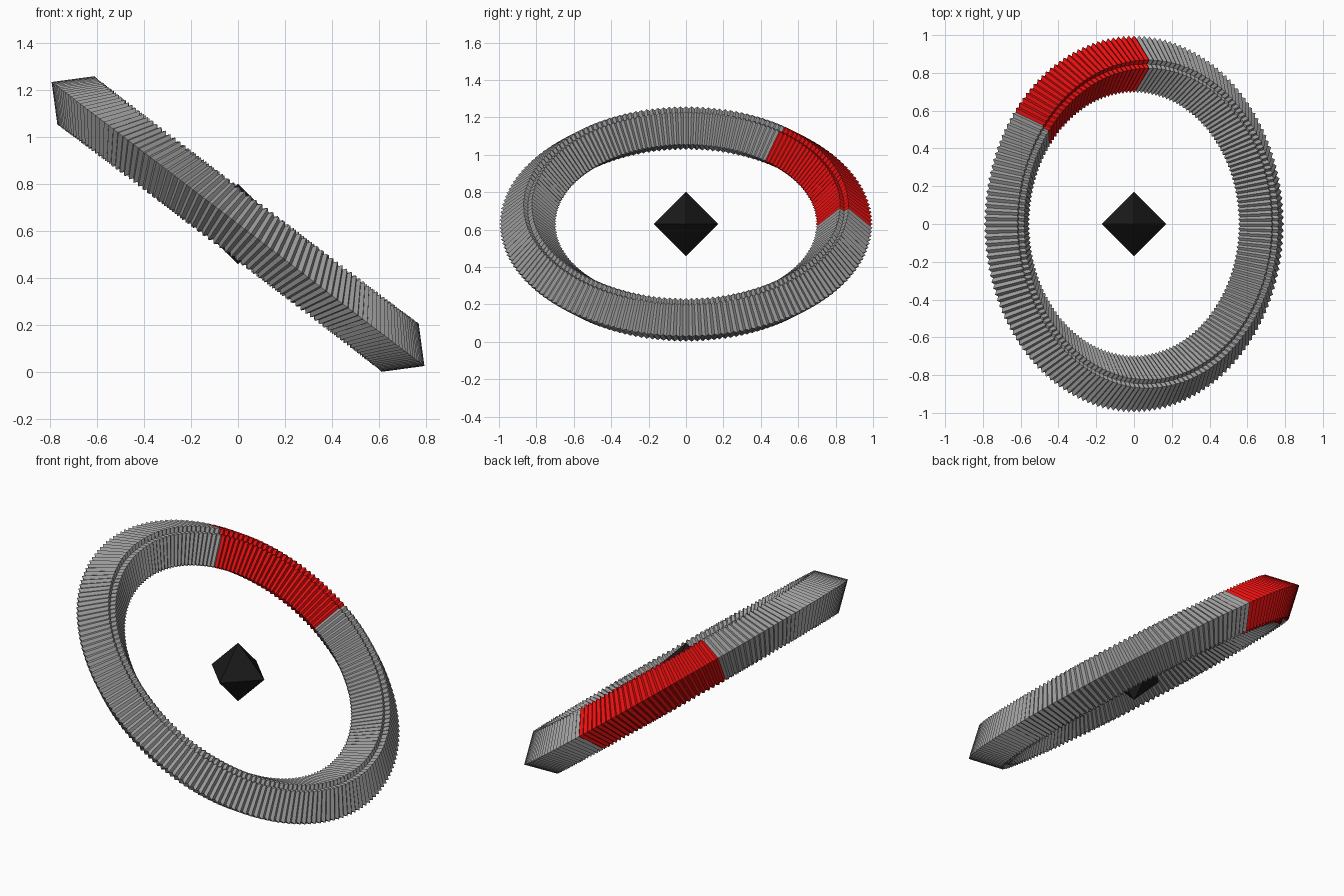
import bpy
import bmesh
from math import radians, tau
from mathutils import Matrix, Vector

cube = bpy.data.objects.get("Cube")
if cube:
    bpy.data.objects.remove(cube, do_unlink=True)

COUNT = 180
RING_RADII = (0.868, 0.824)
BEAD_RADIUS = 0.13
TILT = Matrix.Rotation(radians(37.3), 4, 'Y')
CENTRE = Matrix.Translation((0, 0, 0.63))
RED_BEADS = range(45, 72)
GREY_BEADS = [i for i in range(COUNT) if i not in RED_BEADS]


def material(name, colour):
    mat = bpy.data.materials.new(name)
    mat.use_nodes = True
    mat.diffuse_color = colour
    mat.node_tree.nodes["Principled BSDF"].inputs["Base Color"].default_value = colour
    return mat


def add_octahedron(bm, radius, matrix):
    """One vertex on each end of each local axis, closed by a hull."""
    corners = [Vector([radius * sign if i == axis else 0 for i in range(3)])
               for axis in range(3) for sign in (-1, 1)]
    verts = [bm.verts.new(matrix @ corner) for corner in corners]
    bmesh.ops.convex_hull(bm, input=verts)


def make_object(name, radius, matrices, mat):
    bm = bmesh.new()
    for matrix in matrices:
        add_octahedron(bm, radius, matrix)
    bmesh.ops.recalc_face_normals(bm, faces=bm.faces[:])
    mesh = bpy.data.meshes.new(name)
    bm.to_mesh(mesh)
    bm.free()
    mesh.materials.append(mat)
    obj = bpy.data.objects.new(name, mesh)
    obj.matrix_world = CENTRE
    bpy.context.collection.objects.link(obj)


def bead_matrices(indices, ring_radius):
    offset = Matrix.Translation((ring_radius, 0, 0))
    return [TILT @ Matrix.Rotation(tau * i / COUNT, 4, 'Z') @ offset for i in indices]


grey = material("grey", (0.33, 0.33, 0.33, 1))
red = material("red", (0.78, 0.005, 0.005, 1))
black = material("black", (0.01, 0.01, 0.01, 1))

# Tilted double ring of overlapping octahedra, with one red arc
for side, ring_radius in zip(("outer", "inner"), RING_RADII):
    make_object(side + "_grey_arc", BEAD_RADIUS,
                bead_matrices(GREY_BEADS, ring_radius), grey)
    make_object(side + "_red_arc", BEAD_RADIUS,
                bead_matrices(RED_BEADS, ring_radius), red)

# Floating core
make_object("core", 0.172, [Matrix.Identity(4)], black)
